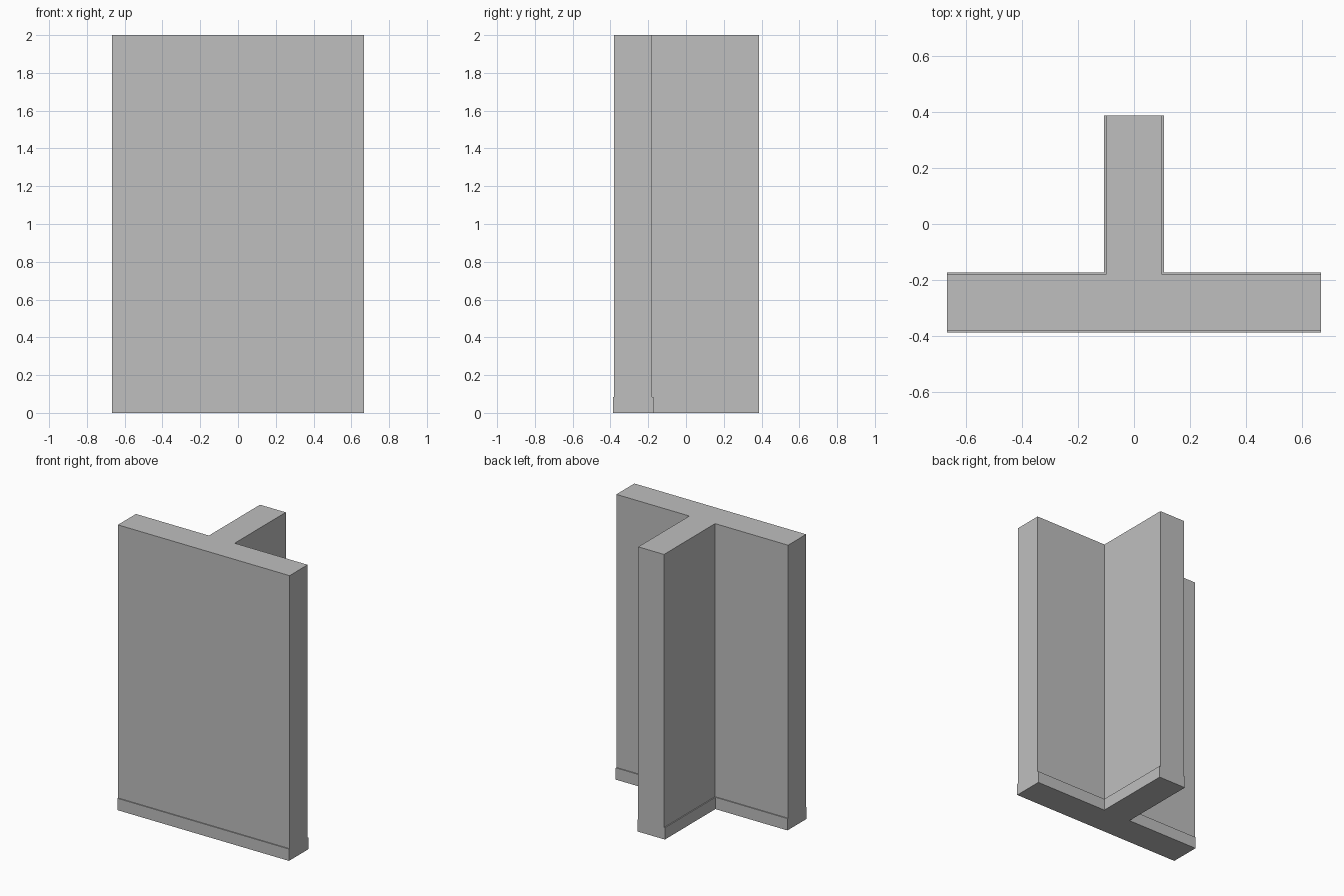
import bpy
import bmesh

cube = bpy.data.objects.get("Cube")
if cube:
    bpy.data.objects.remove(cube, do_unlink=True)

HALF_WIDTH = 0.667
BACK = 0.387
WALL_FRONT, WALL_BACK = -0.38, -0.18
STEM = 0.1
LIP = 0.007          # how far the skirting stands out
SKIRTING_TOP = 0.083
HEIGHT = 2.0

grey = bpy.data.materials.new("plain grey")
grey.use_nodes = True
grey.diffuse_color = (0.52, 0.52, 0.52, 1)
grey.node_tree.nodes["Principled BSDF"].inputs["Base Color"].default_value = grey.diffuse_color


def tee_outline(lip):
    """T-shaped plan, widened by lip on the long faces only (ends stay flush)."""
    half = [(HALF_WIDTH, WALL_FRONT - lip), (HALF_WIDTH, WALL_BACK + lip),
            (STEM + lip, WALL_BACK + lip), (STEM + lip, BACK)]
    return half + [(-x, y) for x, y in reversed(half)]


# One solid: skirting rises to its ledge, steps in, then the wall rises to the top
bm = bmesh.new()
levels = [(LIP, 0), (LIP, SKIRTING_TOP), (0, SKIRTING_TOP), (0, HEIGHT)]
rings = [[bm.verts.new((x, y, z)) for x, y in tee_outline(lip)] for lip, z in levels]
for low, high in zip(rings, rings[1:]):
    for i in range(len(low)):
        j = (i + 1) % len(low)
        corners = [low[i], low[j], high[j], high[i]]
        # the flush ends have no ledge, so skip slivers with no area
        flat = low[0].co.z == high[0].co.z
        end = low[i].co.x == low[j].co.x == high[i].co.x or low[i].co.y == low[j].co.y == BACK
        if not (flat and end):
            bm.faces.new(corners)
bm.faces.new(list(reversed(rings[0])))
bm.faces.new(rings[-1])
bmesh.ops.recalc_face_normals(bm, faces=bm.faces)

mesh = bpy.data.meshes.new("tee_wall_with_skirting")
bm.to_mesh(mesh)
bm.free()
mesh.materials.append(grey)
wall = bpy.data.objects.new("tee_wall_with_skirting", mesh)
bpy.context.collection.objects.link(wall)
